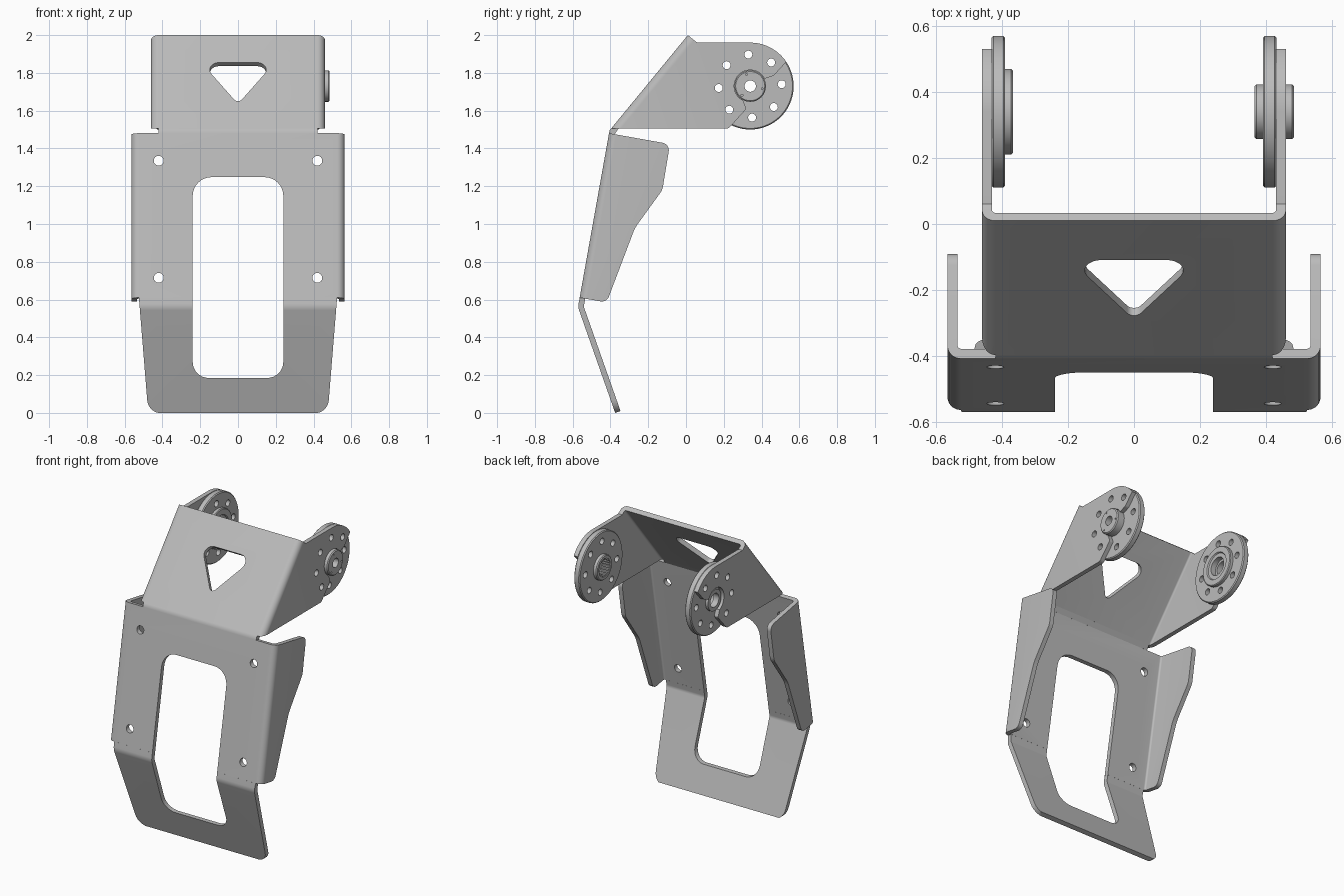
import bpy, bmesh, math
from mathutils import Vector

if "Cube" in bpy.data.objects:
    bpy.data.objects.remove(bpy.data.objects["Cube"], do_unlink=True)

metal = bpy.data.materials.new("grey_metal")
metal.use_nodes = True
GREY = (0.5, 0.5, 0.5, 1)
metal.diffuse_color = GREY
metal.node_tree.nodes["Principled BSDF"].inputs["Base Color"].default_value = GREY

T = 0.03                                   # sheet thickness
X, Y, Z = Vector((1, 0, 0)), Vector((0, 1, 0)), Vector((0, 0, 1))
O = Vector((0, 0, 0))
SIDE, FRONT = (O, Y, Z, X), (O, X, Z, Y)   # drawing planes: origin, u, v, extrude


def finish(name, bm):
    bmesh.ops.recalc_face_normals(bm, faces=bm.faces)
    mesh = bpy.data.meshes.new(name)
    bm.to_mesh(mesh)
    bm.free()
    mesh.materials.append(metal)
    ob = bpy.data.objects.new(name, mesh)
    bpy.context.collection.objects.link(ob)
    return ob


def rounded(points, steps=8):
    """Outline from (u, v) or (u, v, fillet radius) points."""
    out, n = [], len(points)
    for i, p in enumerate(points):
        c = Vector(p[:2])
        if len(p) < 3:
            out.append(c)
            continue
        a = (Vector(points[i - 1][:2]) - c).normalized()
        b = (Vector(points[(i + 1) % n][:2]) - c).normalized()
        half = a.angle(b) / 2
        mid = c + (a + b).normalized() * p[2] / math.sin(half)
        start, end = (c + d * p[2] / math.tan(half) - mid for d in (a, b))
        a0 = math.atan2(start.y, start.x)
        turn = math.remainder(math.atan2(end.y, end.x) - a0, math.tau)
        out += arc(mid.x, mid.y, p[2], math.degrees(a0), math.degrees(a0 + turn), steps)
    return out


def arc(cu, cv, r, a0, a1, steps=32):
    angles = [math.radians(a0 + (a1 - a0) * k / steps) for k in range(steps + 1)]
    return [Vector((cu + r * math.cos(a), cv + r * math.sin(a))) for a in angles]


def circle(cu, cv, r, steps=24):
    return arc(cu, cv, r, 0, 360, steps)[:-1]


def prism(name, outlines, plane, lo, hi):
    """Extrude one or more outlines drawn on a plane."""
    org, u, v, w = plane
    bm = bmesh.new()
    for pts in outlines:
        rings = [[bm.verts.new(org + u * p[0] + v * p[1] + w * h) for p in pts] for h in (lo, hi)]
        for ring in rings:
            bm.faces.new(ring)
        for i in range(len(pts)):
            bm.faces.new((rings[0][i - 1], rings[0][i], rings[1][i], rings[1][i - 1]))
    return finish(name, bm)


def boolean(ob, tool, operation="DIFFERENCE", keep=False):
    mod = ob.modifiers.new("cut", "BOOLEAN")
    mod.operation, mod.solver, mod.object = operation, "EXACT", tool
    bpy.context.view_layer.objects.active = ob
    bpy.ops.object.modifier_apply(modifier=mod.name)
    if not keep:
        bpy.data.objects.remove(tool, do_unlink=True)


def channel(name, half, depth, plane, length):
    """U-shaped folded sheet running along a slanted direction."""
    h = half - T
    section = rounded([(-half, depth), (-half, 0, 0.04), (half, 0, 0.04), (half, depth),
                       (h, depth), (h, T, 0.012), (-h, T, 0.012), (-h, depth)])
    return prism(name, [section], plane, -0.1, length)


# Bend points of the outer sheet face, in (y, z)
top, bend, knee, foot = (Vector((0, *p)) for p in
                         ((0.01, 2.0), (-0.405, 1.495), (-0.572, 0.56), (-0.375, 0)))
up_dir = (top - bend).normalized()
up_in = Vector((0, up_dir.z, -up_dir.y))
mid_dir = (bend - knee).normalized()
mid_in = Vector((0, mid_dir.z, -mid_dir.y))
low_dir = (knee - foot).normalized()
low_in = Vector((0, low_dir.z, -low_dir.y))
CY, CZ, R = 0.34, 1.73, 0.23               # pivot axis and disc radius

# Upper bracket: sloped web with two arms notched around the pivot
upper = channel("upper_bracket", 0.46, 1.1, (bend, X, up_in, up_dir), 0.9)
arm = [Vector((-0.5, 1.505)), Vector((-0.5, 1.6))]
arm += [(top - up_in * 0.1).yz, (top + up_in * 0.045).yz, Vector((0.06, CZ + R))]
arm += arc(CY, CZ, R, 90, 34)
arm += rounded([(0.53, 1.86), (0.465, 1.785, 0.03), (0.42, 1.77)])[1:-1]
arm += arc(CY, CZ, 0.085, 27, 243)
arm += rounded([(0.3, 1.65), (0.32, 1.61, 0.015), (0.225, 1.505, 0.03), (0, 1.505)])[1:-1]
boolean(upper, prism("arm_outline", [arm], SIDE, -0.7, 0.7), "INTERSECT")
triangle = rounded([(-0.194, 0.466, 0.05), (0.194, 0.466, 0.05), (0, 0.182, 0.025)])
boolean(upper, prism("triangle_cut", [triangle], (bend, X, up_dir, up_in), -0.1, 0.1))

# Narrow neck joining the two brackets
neck = [(-0.4077, 1.4805), (-0.405, 1.495), (-0.3967, 1.505), (-0.358, 1.505), (-0.378, 1.475)]
prism("neck", [neck], SIDE, -0.42, 0.42)

# Middle bracket: front panel with swept side guards
middle = channel("middle_bracket", 0.565, 0.6, (knee, X, mid_in, mid_dir), 1.2)
guard = rounded([(-0.65, 1.524), (-0.085, 1.423, 0.04), (-0.125, 1.18, 0.08),
                 (-0.27, 0.98, 0.2), (-0.42, 0.585, 0.04), (-0.65, 0.625)])
boolean(middle, prism("guard_outline", [guard], SIDE, -0.7, 0.7), "INTERSECT")
screws = [circle(sx * 0.42, z, 0.026) for sx in (-1, 1) for z in (1.335, 0.715)]
boolean(middle, prism("screw_cut", screws, FRONT, -0.8, 0))

# Lower plate: kinks back below the knee and tapers
seam = knee + mid_dir * 0.0505
inner_knee = knee + (mid_in + low_in).normalized() * T / math.cos(mid_in.angle(low_in) / 2)
strip = [seam.yz, (*knee.yz, 0.07), foot.yz, (foot + low_in * T).yz,
         (*inner_knee.yz, 0.04), (seam + mid_in * T).yz]
lower = prism("lower_plate", [rounded(strip)], SIDE, -0.6, 0.6)
taper = rounded([(-0.532, 0.7), (-0.475, -0.002, 0.075), (0.475, -0.002, 0.075), (0.532, 0.7)])
boolean(lower, prism("taper_outline", [taper], FRONT, -0.9, 0.2), "INTERSECT")

# Tall window through both panels
window = rounded([(-0.24, 0.185, 0.085), (0.24, 0.185, 0.085),
                  (0.24, 1.248, 0.1), (-0.24, 1.248, 0.1)])
cutter = prism("window_cut", [window], FRONT, -0.9, 0.2)
boolean(middle, cutter, keep=True)
boolean(lower, cutter)


# Pivot discs with bolt circles
def lathe(name, profile, side):
    bm = bmesh.new()
    verts = [bm.verts.new((side * x, CY, CZ + r)) for x, r in profile]
    edges = [bm.edges.new((verts[i - 1], verts[i])) for i in range(len(verts))]
    bmesh.ops.spin(bm, geom=verts + edges, cent=(0, CY, CZ), axis=X,
                   angle=math.tau, steps=72, use_duplicate=False)
    bmesh.ops.remove_doubles(bm, verts=bm.verts, dist=0.0001)
    return finish(name, bm)


rim = [(0.432, R - 0.006), (0.426, R), (0.396, R), (0.39, R - 0.006)]
left_disc = lathe("left_pivot_disc", [
    (0.485, 0.03), (0.485, 0.077), (0.479, 0.083), (0.432, 0.083), *rim,
    (0.39, 0.083), (0.371, 0.083), (0.365, 0.077), (0.365, 0.06), (0.42, 0.06), (0.42, 0.03)], 1)
right_disc = lathe("right_pivot_disc", [
    (0.45, 0.045), (0.45, 0.07), (0.432, 0.07), *rim,
    (0.39, 0.13), (0.372, 0.13), (0.367, 0.125), (0.367, 0.09), (0.375, 0.085),
    (0.375, 0.06), (0.41, 0.06), (0.41, 0.045)], -1)


def around(count, radius, start):
    angles = [math.radians(start) + math.tau * k / count for k in range(count)]
    return [(CY + radius * math.cos(a), CZ + radius * math.sin(a)) for a in angles]


bolts = prism("bolt_cut", [circle(*p, 0.021) for p in around(8, 0.167, 3.4)], SIDE, -0.7, 0.7)
for part in (upper, left_disc):
    boolean(part, bolts, keep=True)
boolean(right_disc, bolts)
pins = [circle(*p, 0.005, 10) for p in around(3, 0.065, -12)]
boolean(left_disc, prism("pin_cut", pins, SIDE, 0.475, 0.5))

# Splined socket inside the left hub
teeth = [circle(*p, 0.006, 6) for p in around(20, 0.058, 0)]
prism("socket_teeth", teeth, SIDE, 0.368, 0.421)

# Smooth the bends and round edges, keep the cut edges crisp
bpy.ops.object.select_all(action="DESELECT")
for ob in bpy.context.collection.objects:
    if ob.type == "MESH" and ob.data.materials and ob.data.materials[0] == metal:
        ob.select_set(True)
        bpy.context.view_layer.objects.active = ob
bpy.ops.object.shade_smooth_by_angle(angle=math.radians(30))
